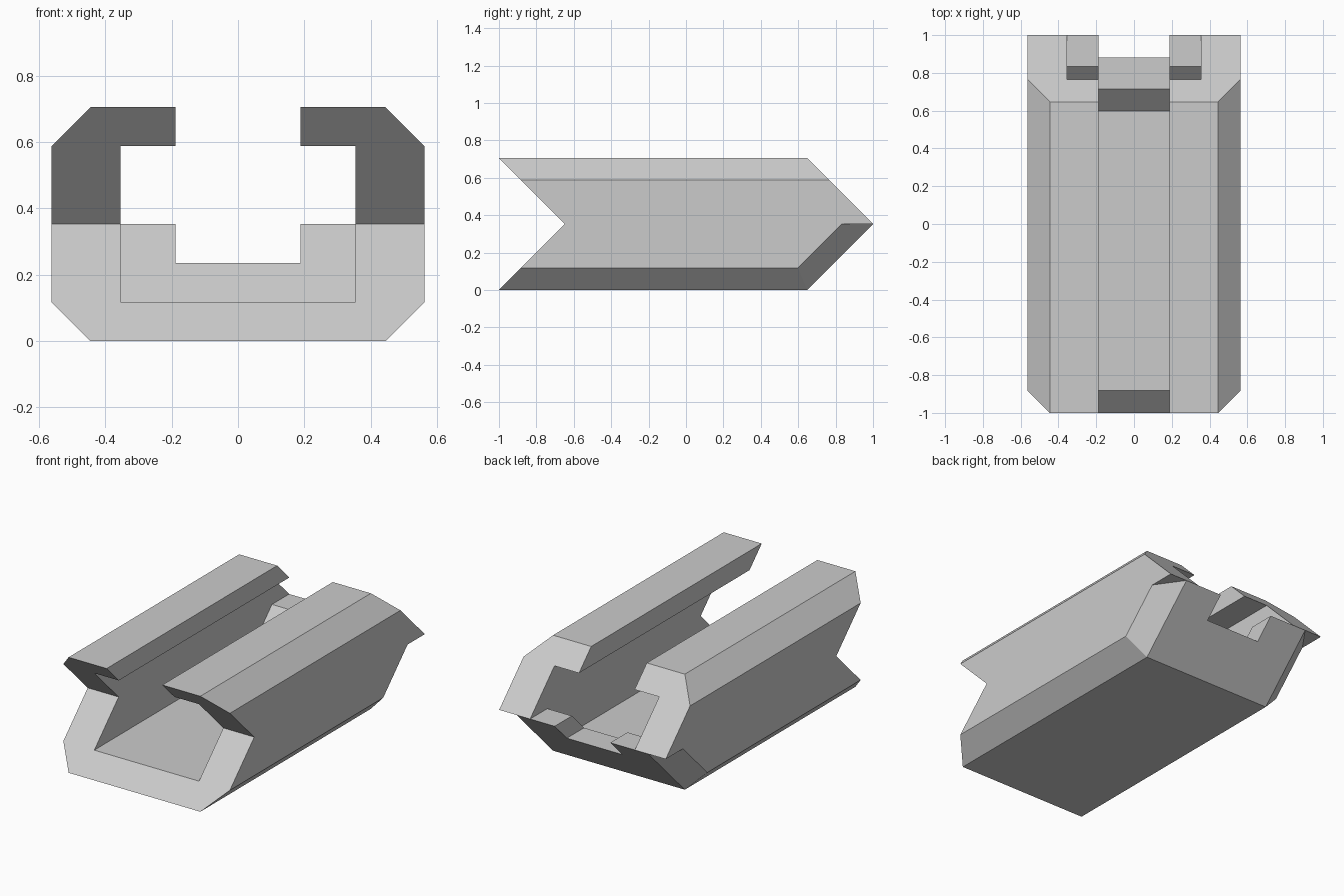
import bpy, bmesh, math

cube = bpy.data.objects.get("Cube")
if cube:
    bpy.data.objects.remove(cube, do_unlink=True)

# Main dimensions
T = 2 / 17            # wall thickness and chamfer size
MID = 3 * T           # half height, where both ends come to their point
TOP = 6 * T
W = 0.563             # outer half width
C = W - T             # half width inside the chamfer
IN = 0.354            # half width of the channel
SLOT = 0.188          # half width of the slot
TURN = math.tan(math.pi / 8)


def front(x, z):
    """Point on the notched front end."""
    return (x, -1 + (z if z <= MID else TOP - z), z)


def back(x, z):
    """Point on the sloping upper back end."""
    return (x, 1 - (z - MID), z)


def fold(x, d):
    """Point where the floor, at depth d, turns upward."""
    return (x, 1 - MID - d * TURN, d)


def ramp(x, d, z=MID):
    """Point on the rising part of the floor, at depth d and height z."""
    return (x, 1 - MID - d * math.sqrt(2) + z, z)


faces = []

# Long upper faces of the rail, from the chamfer round to the lip underside
upper = [(W, TOP - T), (C, TOP), (SLOT, TOP), (SLOT, TOP - T), (IN, TOP - T)]
for a, b in zip(upper, upper[1:]):
    faces.append([front(*a), front(*b), back(*b), back(*a)])

# Outer and inner side walls, lower and upper half
for x in (W, IN):
    faces.append([front(x, MID), front(x, T), fold(x, T), ramp(x, T)])
    faces.append([front(x, MID), ramp(x, T), back(x, MID),
                  back(x, TOP - T), front(x, TOP - T)])

# Lower chamfer, underside and channel floor
for a, b in (((W, T), (C, 0)), ((C, 0), (0, 0)), ((0, T), (IN, T))):
    faces.append([front(*a), front(*b), fold(*b), fold(*a)])
faces.append([fold(W, T), ramp(W, T), ramp(C, 0), fold(C, 0)])

# Front end faces
faces.append([front(W, MID), front(W, T), front(C, 0), front(0, 0),
              front(0, T), front(IN, T), front(IN, MID)])
faces.append([front(W, MID)] + [front(*p) for p in upper] + [front(IN, MID)])

# Upper back end face and the small underside at its corner
faces.append([back(W, MID)] + [back(*p) for p in upper]
             + [back(IN, MID), back(C, MID)])
faces.append([ramp(C, 0), ramp(W, T), back(W, MID)])

# Raised back sill with its central notch
NOTCH = 2 * T
faces.append([fold(0, 0), fold(C, 0), ramp(C, 0), ramp(IN, 0), ramp(SLOT, 0),
              ramp(SLOT, 0, NOTCH), ramp(0, 0, NOTCH)])
faces.append([fold(0, T), fold(IN, T), ramp(IN, T), ramp(SLOT, T),
              ramp(SLOT, T, NOTCH), ramp(0, T, NOTCH)])
faces.append([ramp(IN, T), ramp(IN, 0), ramp(SLOT, 0), ramp(SLOT, T)])
faces.append([ramp(SLOT, T), ramp(SLOT, 0),
              ramp(SLOT, 0, NOTCH), ramp(SLOT, T, NOTCH)])
faces.append([ramp(0, T, NOTCH), ramp(0, 0, NOTCH),
              ramp(SLOT, 0, NOTCH), ramp(SLOT, T, NOTCH)])

# Build both mirrored halves, weld them and turn the faces outward
bm = bmesh.new()
for side in (1, -1):
    for face in faces:
        bm.faces.new([bm.verts.new((side * x, y, z)) for x, y, z in face])
bmesh.ops.remove_doubles(bm, verts=bm.verts, dist=0.0005)
bmesh.ops.recalc_face_normals(bm, faces=bm.faces)
mesh = bpy.data.meshes.new("slotted_rail")
bm.to_mesh(mesh)
bm.free()

# Plain grey material
grey = bpy.data.materials.new("light_grey")
grey.use_nodes = True
colour = (0.6, 0.6, 0.6, 1)
grey.diffuse_color = colour
grey.node_tree.nodes["Principled BSDF"].inputs["Base Color"].default_value = colour
mesh.materials.append(grey)

rail = bpy.data.objects.new("slotted_rail", mesh)
bpy.context.collection.objects.link(rail)
